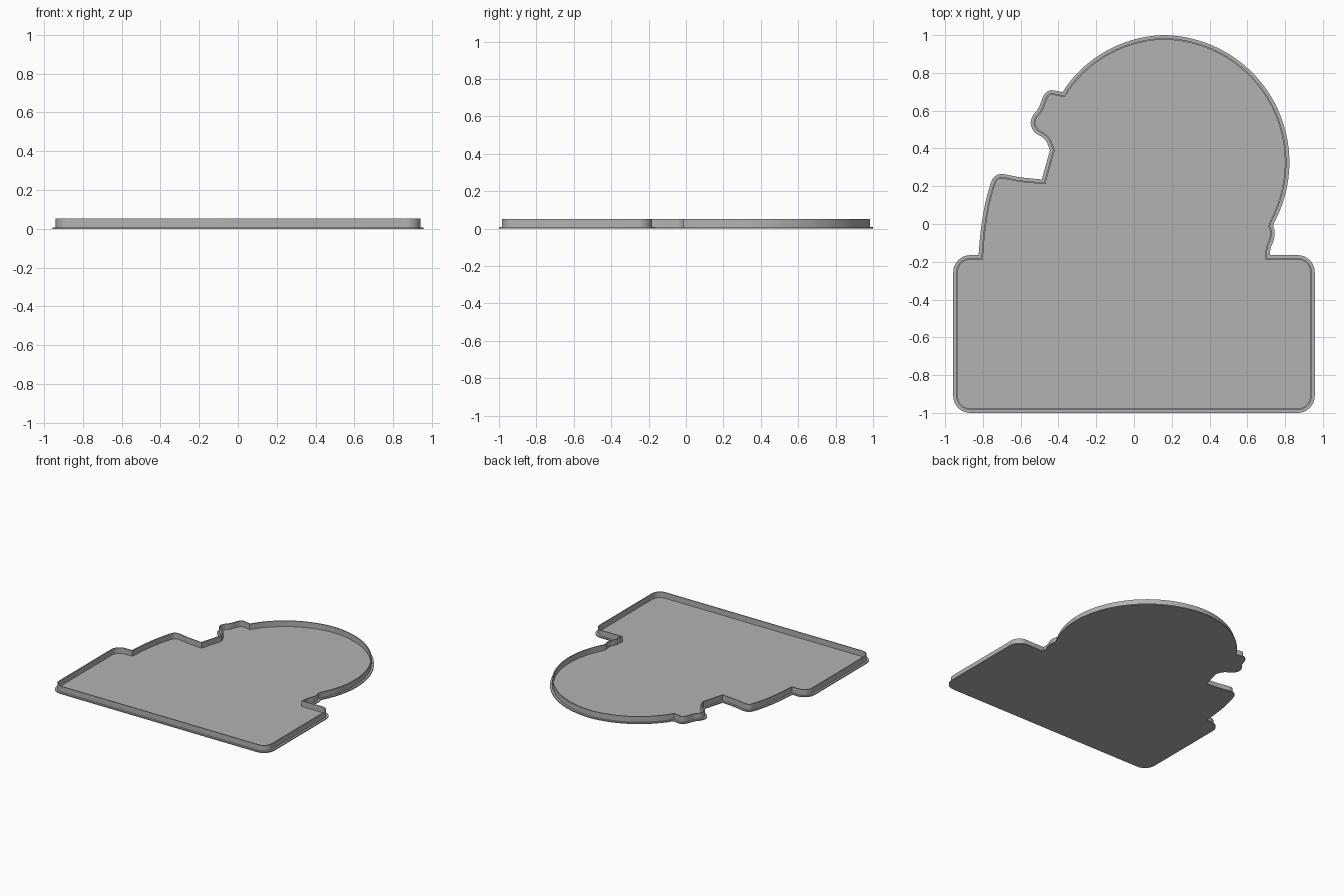
import bpy, bmesh, math
from mathutils import Vector

cube = bpy.data.objects.get("Cube")
if cube:
    bpy.data.objects.remove(cube)

PLATE_Z, WALL_TOP = 0.008, 0.053
FLANGE, WALL = 0.016, 0.008

grey = bpy.data.materials.new("plain grey")
grey.use_nodes = True
COLOUR = (0.45, 0.45, 0.45, 1)
grey.diffuse_color = COLOUR
grey.node_tree.nodes["Principled BSDF"].inputs["Base Color"].default_value = COLOUR


def arc(cx, cy, r0, r1, start, end, n):
    """Points along an arc whose radius eases from r0 to r1."""
    pts = []
    for i in range(n + 1):
        t = i / n
        a = math.radians(start + (end - start) * t)
        r = r0 + (r1 - r0) * t
        pts.append(Vector((cx + r * math.cos(a), cy + r * math.sin(a))))
    return pts


def smooth(points, n=6):
    """Smooth curve through the given points."""
    p = [Vector(q) for q in points]
    p = [2 * p[0] - p[1]] + p + [2 * p[-1] - p[-2]]
    out = []
    for a, b, c, d in zip(p, p[1:], p[2:], p[3:]):
        for i in range(n):
            t = i / n
            out.append(0.5 * (2 * b + (c - a) * t + (2 * a - 5 * b + 4 * c - d) * t ** 2
                              + (3 * b - a - 3 * c + d) * t ** 3))
    return out + [p[-2]]


def inset(loop, dist):
    """Mitred inward offset of a clockwise loop."""
    out = []
    for i, p in enumerate(loop):
        d0 = (p - loop[i - 1]).normalized()
        d1 = (loop[(i + 1) % len(loop)] - p).normalized()
        n0, n1 = Vector((d0.y, -d0.x)), Vector((d1.y, -d1.x))
        out.append(p + (n0 + n1) * dist / max(1 + n0.dot(n1), 0.4))
    return out


# Outline, clockwise from the lower left corner
R = 0.09
X, LOW, SHELF = 0.957, -1.0, -0.165
outline = arc(-X + R, LOW + R, R, R, 270, 180, 10)
outline += arc(-X + R, SHELF - R, R, R, 180, 90, 10)
# shoulder on the left
outline += smooth([(-0.823, SHELF), (-0.812, -0.04), (-0.79, 0.10), (-0.757, 0.22),
                   (-0.735, 0.253), (-0.695, 0.264), (-0.60, 0.247), (-0.488, 0.236)])
# notch and the bumps above it
outline += smooth([(-0.445, 0.39), (-0.463, 0.435), (-0.485, 0.459), (-0.527, 0.487),
                   (-0.547, 0.53), (-0.535, 0.575), (-0.507, 0.61), (-0.478, 0.68),
                   (-0.45, 0.706), (-0.42, 0.706), (-0.378, 0.698)])
# large dome
outline += arc(0.15, 0.325, 0.648, 0.675, 143.5, 90, 30)[1:]
outline += arc(0.15, 0.325, 0.675, 0.672, 90, -28, 60)[1:]
# small bump on the right, then the shelf
outline += smooth([(0.737, -0.012), (0.745, -0.04), (0.74, -0.085),
                   (0.724, -0.125), (0.719, SHELF)])
outline += arc(X - R, SHELF - R, R, R, 90, 0, 10)
outline += arc(X - R, LOW + R, R, R, 0, -90, 10)


def make_object(name, rings, caps):
    """Skin a stack of (loop, z) rings; caps closes the ends, otherwise they join."""
    bm = bmesh.new()
    rows = [[bm.verts.new((p.x, p.y, z)) for p in loop] for loop, z in rings]
    pairs = list(zip(rows, rows[1:]))
    if caps:
        bm.faces.new(rows[0])
        bm.faces.new(rows[-1][::-1])
    else:
        pairs.append((rows[-1], rows[0]))
    for low, high in pairs:
        for i in range(len(low)):
            bm.faces.new((low[i - 1], high[i - 1], high[i], low[i]))
    bmesh.ops.recalc_face_normals(bm, faces=bm.faces)
    mesh = bpy.data.meshes.new(name)
    bm.to_mesh(mesh)
    bm.free()
    mesh.materials.append(grey)
    obj = bpy.data.objects.new(name, mesh)
    bpy.context.collection.objects.link(obj)
    bpy.ops.object.select_all(action="DESELECT")
    obj.select_set(True)
    bpy.context.view_layer.objects.active = obj
    bpy.ops.object.shade_smooth_by_angle(angle=math.radians(30))
    return obj


outer = inset(outline, FLANGE)
inner = inset(outline, FLANGE + WALL)

# Flat plate with a narrow flange
make_object("base_plate", [(outline, 0), (outline, PLATE_Z)], True)
# Thin upright wall following the outline
make_object("rim_wall", [(outer, PLATE_Z / 2), (outer, WALL_TOP),
                         (inner, WALL_TOP), (inner, PLATE_Z / 2)], False)
